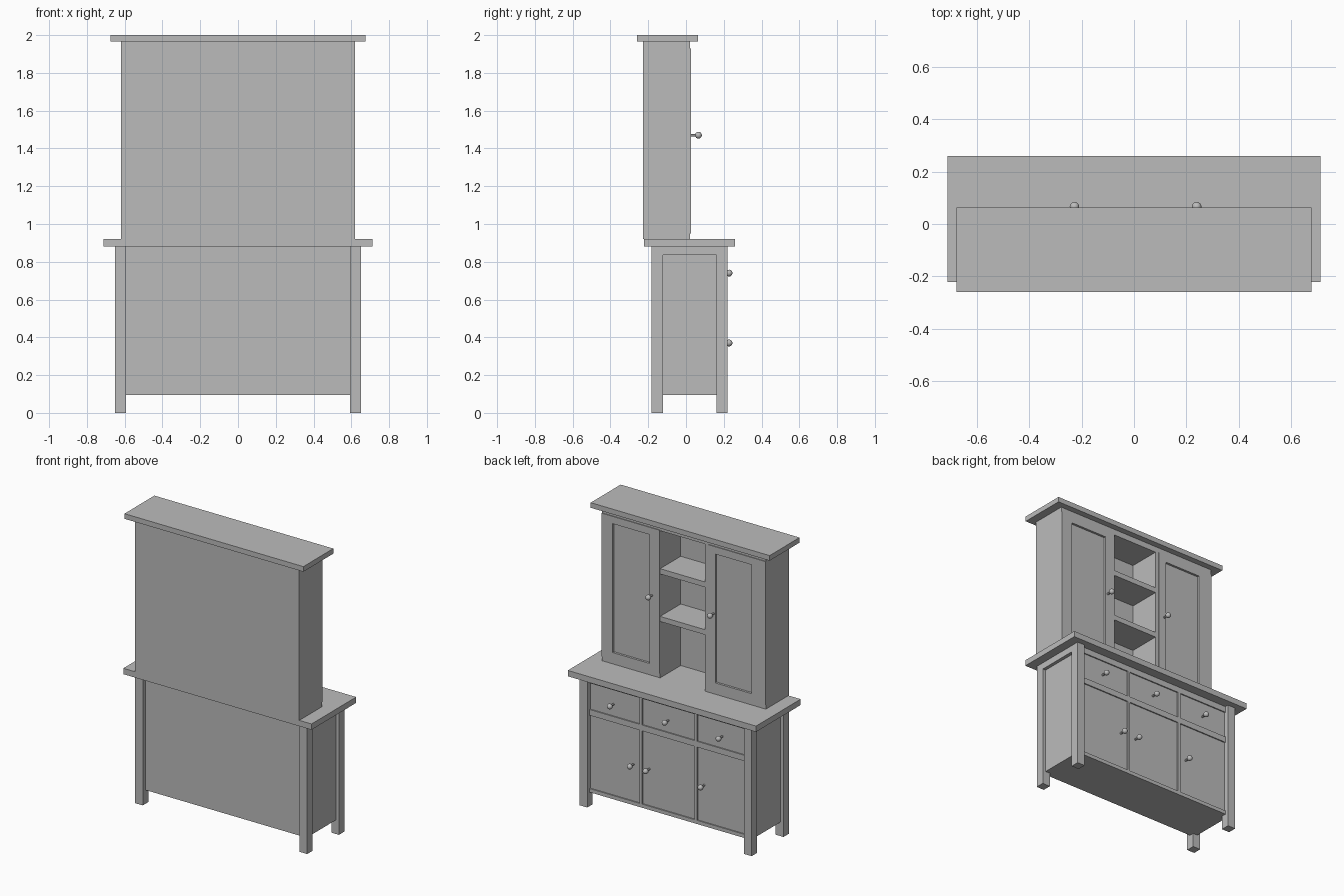
import bpy

cube = bpy.data.objects.get("Cube")
if cube:
    bpy.data.objects.remove(cube, do_unlink=True)

paint = bpy.data.materials.new("plain grey")
paint.use_nodes = True
GREY = (0.5, 0.5, 0.5, 1)
paint.diffuse_color = GREY
paint.node_tree.nodes["Principled BSDF"].inputs["Base Color"].default_value = GREY


def box(name, x, y, z):
    """Box spanning the given (low, high) ranges."""
    spans = [sorted(s) for s in (x, y, z)]
    bpy.ops.mesh.primitive_cube_add(size=1, location=[(a + b) / 2 for a, b in spans])
    ob = bpy.context.object
    ob.name = name
    ob.scale = [b - a for a, b in spans]
    bpy.ops.object.transform_apply(location=False, rotation=False, scale=True)
    ob.data.materials.append(paint)
    return ob


def knob(name, x, face_y, ball_y, z):
    """Round ball on a thin stem, pointing along +y."""
    bpy.ops.mesh.primitive_cylinder_add(
        vertices=12, radius=0.007, depth=ball_y - face_y,
        location=(x, (face_y + ball_y) / 2, z), rotation=(1.5708, 0, 0))
    stem = bpy.context.object
    bpy.ops.mesh.primitive_uv_sphere_add(
        segments=20, ring_count=12, radius=0.018, location=(x, ball_y, z))
    ball = bpy.context.object
    for ob, part in ((stem, "stem"), (ball, "ball")):
        ob.name = f"{name}_{part}"
        ob.data.materials.append(paint)
        bpy.ops.object.select_all(action="DESELECT")
        ob.select_set(True)
        bpy.context.view_layer.objects.active = ob
        bpy.ops.object.shade_smooth_by_angle()


# Lower cabinet: carcass set in from the four corner legs
FRONT = 0.195
RECESS = 0.008
BODY_Z = (0.095, 0.88)
box("base_carcass", (-0.627, 0.627), (-0.155, FRONT - RECESS), BODY_Z)
for side, s in (("left", 1), ("right", -1)):
    for end, y in (("front", (-0.182, -0.123)), ("back", (0.161, 0.22))):
        box(f"{end}_{side}_leg", (s * 0.592, s * 0.65), y, (0, 0.88))
    box(f"{side}_side_rail", (s * 0.6, s * 0.65), (-0.13, 0.17), (0.835, 0.88))

# Rails and stiles leave shallow recessed drawer and door fronts
frame_y = (FRONT - 0.02, FRONT)
for name, z in (("bottom_rail", (0.095, 0.12)), ("middle_rail", (0.62, 0.66)),
                ("top_rail", (0.84, 0.88))):
    box(f"base_{name}", (-0.6, 0.6), frame_y, z)
for name, x in (("left_stile", (0.195, 0.215)), ("right_stile", (-0.22, -0.2))):
    box(f"base_{name}", x, frame_y, (0.12, 0.84))
for i, x in enumerate((0.417, 0.002, -0.405)):
    knob(f"drawer_knob_{i + 1}", x, FRONT - RECESS, 0.228, 0.74)
for i, x in enumerate((0.266, 0.146, -0.269)):
    knob(f"base_door_knob_{i + 1}", x, FRONT - RECESS, 0.228, 0.37)

# Worktop and crown
box("worktop", (-0.711, 0.711), (-0.222, 0.26), (0.88, 0.92))
box("crown", (-0.676, 0.676), (-0.26, 0.063), (1.965, 2))

# Upper cabinet: two closed cupboards around open shelves
BACK = -0.227
FACE = 0.012
OPEN = (-0.16, 0.18)
TOP_Z = (0.92, 1.965)
box("hutch_back", (-0.619, 0.619), (BACK, -0.2), TOP_Z)
box("hutch_top", OPEN, (BACK, 0.022), (1.925, 1.965))
for name, z in (("lower_shelf", (1.305, 1.34)), ("upper_shelf", (1.63, 1.666))):
    box(name, OPEN, (-0.2, 0.022), z)

for side, outer, opening, inner, panel, knob_x in (
        ("left", 0.619, OPEN[1], 0.182, (0.257, 0.536), 0.239),
        ("right", -0.619, OPEN[0], -0.185, (-0.24, -0.515), -0.227)):
    box(f"{side}_cupboard", (outer, opening), (BACK, FACE), TOP_Z)
    # Face frame around the door
    for part, z in (("foot", (0.92, 0.95)), ("head", (1.93, 1.965))):
        box(f"{side}_cupboard_{part}", (outer, opening), (FACE, 0.022), z)
    if opening != inner:
        box(f"{side}_cupboard_edge", (opening, inner), (FACE, 0.022), (0.95, 1.93))
    # Door stiles and rails around a sunken panel
    door_y = (FACE, 0.027)
    box(f"{side}_door_inner_stile", (inner, panel[0]), door_y, (0.95, 1.93))
    box(f"{side}_door_outer_stile", (panel[1], outer), door_y, (0.95, 1.93))
    box(f"{side}_door_bottom_rail", panel, door_y, (0.95, 1.0))
    box(f"{side}_door_top_rail", panel, door_y, (1.88, 1.93))
    knob(f"{side}_door_knob", knob_x, 0.025, 0.066, 1.47)
